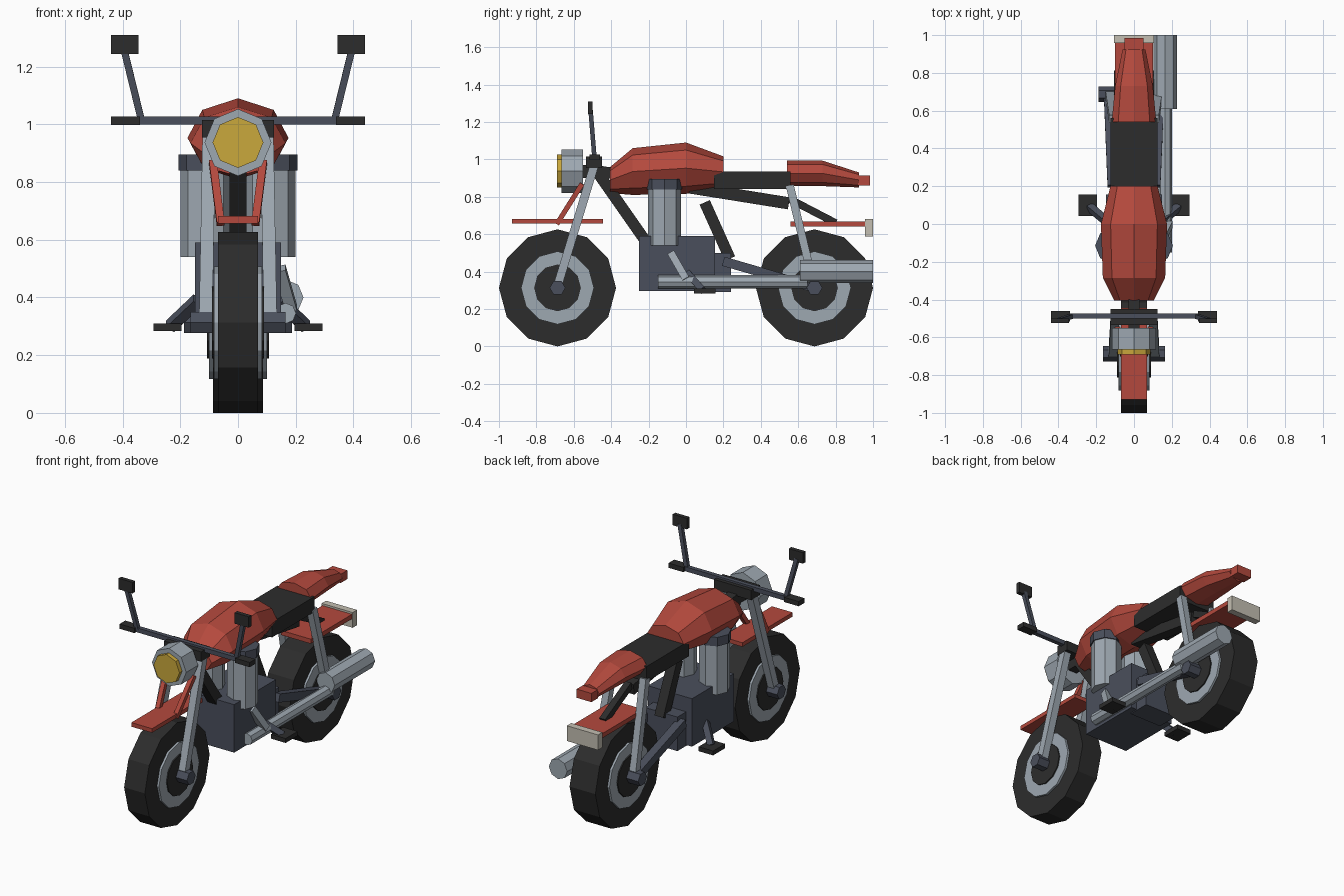
import bpy, bmesh, math
from mathutils import Vector

if "Cube" in bpy.data.objects:
    bpy.data.objects.remove(bpy.data.objects["Cube"])


def material(name, rgb):
    lin = [(c / 255 / 12.92 if c < 11 else ((c / 255 + 0.055) / 1.055) ** 2.4) for c in rgb]
    m = bpy.data.materials.new(name)
    m.diffuse_color = (*lin, 1)
    m.use_nodes = True
    m.node_tree.nodes["Principled BSDF"].inputs["Base Color"].default_value = m.diffuse_color
    return m


RED = material("red paint", (180, 73, 61))
GREY = material("light metal", (158, 168, 177))
SLATE = material("dark metal", (74, 79, 92))
BLACK = material("black rubber", (44, 44, 44))
GOLD = material("amber lens", (202, 168, 60))
IVORY = material("ivory lamp", (196, 191, 178))


def finish(name, bm, mat):
    bmesh.ops.recalc_face_normals(bm, faces=bm.faces)
    me = bpy.data.meshes.new(name)
    bm.to_mesh(me)
    bm.free()
    me.materials.append(mat)
    ob = bpy.data.objects.new(name, me)
    bpy.context.collection.objects.link(ob)
    return ob


def loft(name, axis, rings, n, mat):
    """Skin elliptical n-gon rings (centre, radius u, radius v) along an axis."""
    u, v = {"x": (1, 2), "y": (0, 2), "z": (0, 1)}[axis]
    bm = bmesh.new()
    loops = []
    for c, ru, rv in rings:
        loop = []
        for i in range(n):
            p = list(c)
            a = 2 * math.pi * i / n
            p[u] += ru * math.cos(a)
            p[v] += rv * math.sin(a)
            loop.append(bm.verts.new(p))
        loops.append(loop)
    for A, B in zip(loops, loops[1:]):
        for i in range(n):
            j = (i + 1) % n
            bm.faces.new((A[i], A[j], B[j], B[i]))
    bm.faces.new(loops[0])
    bm.faces.new(loops[-1])
    return finish(name, bm, mat)


def tube(name, axis, a, b, r, n, mat):
    return loft(name, axis, [(a, r, r), (b, r, r)], n, mat)


def box(name, x, y, z, mat):
    bm = bmesh.new()
    bmesh.ops.create_cube(bm, size=1)
    for v in bm.verts:
        v.co = [(r[0] + r[1]) / 2 + c * (r[1] - r[0]) for r, c in zip((x, y, z), v.co)]
    return finish(name, bm, mat)


def bar(name, a, b, w, mat):
    """Square bar from a to b."""
    a, b = Vector(a), Vector(b)
    d = (b - a).normalized()
    side = Vector((1, 0, 0)) if abs(d.x) < 0.9 else Vector((0, 1, 0))
    s = (side - d * side.dot(d)).normalized() * w / 2
    t = d.cross(s)
    bm = bmesh.new()
    A, B = [[bm.verts.new(p + s * i + t * j) for i, j in ((1, 1), (-1, 1), (-1, -1), (1, -1))]
            for p in (a, b)]
    for i in range(4):
        j = (i + 1) % 4
        bm.faces.new((A[i], A[j], B[j], B[i]))
    bm.faces.new(A)
    bm.faces.new(B)
    return finish(name, bm, mat)


# wheels
for label, y, w, axle in (("front", -0.687, 0.07, 0.165), ("rear", 0.687, 0.087, 0.187)):
    for part, r, hw, n, mat in (("tyre", 0.313, w, 12, BLACK), ("rim", 0.195, w + 0.013, 12, GREY),
                                ("hub", 0.125, w + 0.02, 12, BLACK), ("axle", 0.042, axle, 6, SLATE)):
        tube(f"{label}_{part}", "x", (-hw, y, 0.313), (hw, y, 0.313), r, n, mat)

# tank and tail
loft("fuel_tank", "y", [((0, -0.405, 0.89), 0.105, 0.07), ((0, -0.285, 0.935), 0.165, 0.125),
                        ((0, 0, 0.953), 0.175, 0.137), ((0, 0.2, 0.933), 0.125, 0.083)], 8, RED)
loft("tail_cowl", "y", [((0, 0.54, 0.925), 0.118, 0.068), ((0, 0.73, 0.925), 0.1, 0.068),
                        ((0, 0.925, 0.89), 0.06, 0.04)], 8, RED)
box("tail_tip", (-0.05, 0.05), (0.92, 0.985), (0.86, 0.913), RED)
box("seat", (-0.125, 0.125), (0.15, 0.56), (0.842, 0.935), BLACK)

# frame
bar("backbone", (0, -0.49, 0.94), (0, 0.12, 0.85), 0.06, BLACK)
bar("down_tube", (0, -0.48, 0.94), (0, -0.2, 0.54), 0.06, BLACK)
bar("seat_tube", (0, 0.1, 0.77), (0, 0.235, 0.47), 0.06, BLACK)
bar("seat_rail", (0, 0.02, 0.85), (0, 0.55, 0.765), 0.065, BLACK)
bar("rear_fender_stay", (0, 0.55, 0.79), (0, 0.8, 0.66), 0.04, BLACK)

# engine
box("engine_block", (-0.149, 0.149), (-0.25, 0.155), (0.297, 0.59), SLATE)
box("gearbox", (-0.11, 0.11), (0.1, 0.24), (0.292, 0.5), SLATE)

# fenders and tail lamp
box("front_fender", (-0.07, 0.07), (-0.93, -0.445), (0.657, 0.682), RED)
box("rear_fender", (-0.1, 0.1), (0.56, 0.965), (0.64, 0.668), RED)
box("tail_lamp", (-0.105, 0.105), (0.958, 1.0), (0.587, 0.68), IVORY)

# headlight
tube("headlight_shell", "y", (0, -0.665, 0.937), (0, -0.55, 0.937), 0.116, 8, GREY)
tube("headlight_lens", "y", (0, -0.69, 0.937), (0, -0.66, 0.937), 0.088, 8, GOLD)
box("headlight_mount", (-0.03, 0.03), (-0.56, -0.46), (0.9, 0.97), BLACK)

# steering
box("fork_clamp", (-0.125, 0.125), (-0.535, -0.45), (0.955, 1.015), BLACK)
bar("handlebar", (-0.4, -0.487, 1.013), (0.4, -0.487, 1.013), 0.027, SLATE)

# exhaust
tube("exhaust_pipe", "y", (0.165, -0.15, 0.345), (0.165, 0.65, 0.345), 0.036, 8, GREY)
tube("muffler", "y", (0.165, 0.61, 0.4), (0.165, 1.0, 0.4), 0.062, 8, GREY)
bar("exhaust_header", (0.145, -0.08, 0.5), (0.185, 0.0, 0.36), 0.04, GREY)

# mirrored parts
for s, label in ((-1, "left"), (1, "right")):
    def rng(a, b):
        return tuple(sorted((s * a, s * b)))
    tube(f"{label}_cylinder", "z", (s * 0.112, -0.115, 0.54), (s * 0.112, -0.115, 0.85), 0.087, 8, GREY)
    tube(f"{label}_cylinder_cap", "z", (s * 0.112, -0.115, 0.84), (s * 0.112, -0.115, 0.895), 0.094, 8, SLATE)
    bar(f"{label}_fork", (s * 0.112, -0.69, 0.313), (s * 0.1, -0.49, 0.97), 0.046, GREY)
    bar(f"{label}_front_fender_stay", (s * 0.087, -0.555, 0.87), (s * 0.06, -0.69, 0.655), 0.027, RED)
    box(f"{label}_grip", rng(0.34, 0.44), (-0.515, -0.46), (0.998, 1.027), BLACK)
    bar(f"{label}_mirror_stem", (s * 0.335, -0.49, 1.015), (s * 0.395, -0.51, 1.26), 0.024, SLATE)
    box(f"{label}_mirror", rng(0.345, 0.44), (-0.525, -0.5), (1.243, 1.31), BLACK)
    bar(f"{label}_swing_arm", (s * 0.115, 0.2, 0.455), (s * 0.135, 0.69, 0.313), 0.05, SLATE)
    bar(f"{label}_shock", (s * 0.11, 0.555, 0.86), (s * 0.13, 0.687, 0.313), 0.043, GREY)
    bar(f"{label}_peg_arm", (s * 0.14, 0.01, 0.39), (s * 0.235, 0.09, 0.3), 0.036, SLATE)
    box(f"{label}_foot_peg", rng(0.195, 0.293), (0.042, 0.157), (0.283, 0.31), BLACK)
